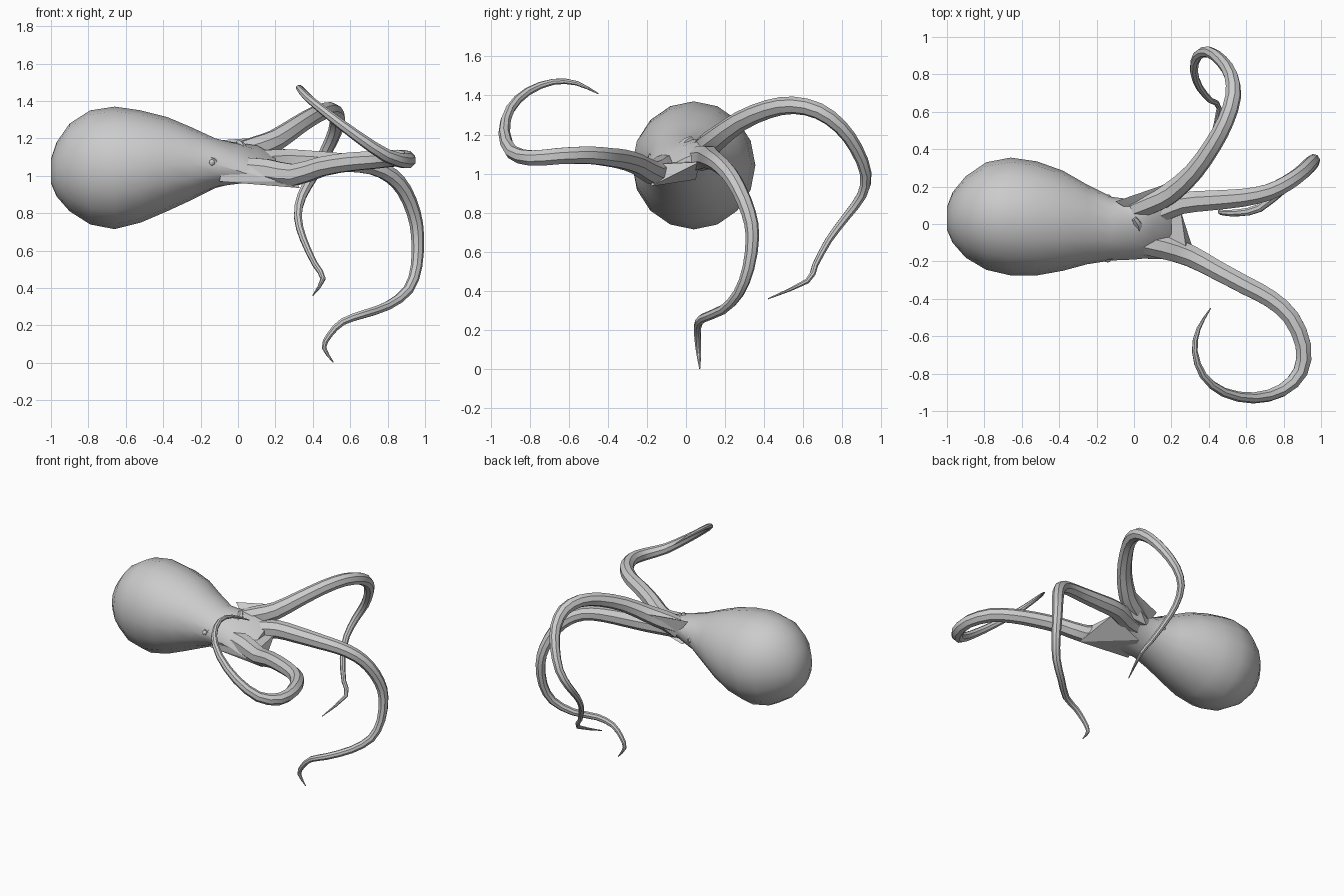
import bpy, bmesh, math
from mathutils import Vector

skin = bpy.data.materials.new("grey_skin")
skin.diffuse_color = (0.6, 0.6, 0.6, 1)


def finish(name, bm, angle=32):
    bmesh.ops.recalc_face_normals(bm, faces=bm.faces[:])
    me = bpy.data.meshes.new(name)
    bm.to_mesh(me)
    bm.free()
    ob = bpy.data.objects.new(name, me)
    bpy.context.collection.objects.link(ob)
    me.materials.append(skin)
    bpy.ops.object.select_all(action='DESELECT')
    ob.select_set(True)
    bpy.context.view_layer.objects.active = ob
    bpy.ops.object.shade_smooth_by_angle(angle=math.radians(angle))
    return ob


def loft(name, rings, angle=32):
    """Skin a list of point rings and cap both ends."""
    bm = bmesh.new()
    vs = [[bm.verts.new(p) for p in r] for r in rings]
    n = len(vs[0])
    for a, b in zip(vs, vs[1:]):
        for i in range(n):
            j = (i + 1) % n
            bm.faces.new((a[i], a[j], b[j], b[i]))
    bm.faces.new(vs[0])
    bm.faces.new(vs[-1])
    return finish(name, bm, angle)


def smooth_path(pts, steps):
    """Catmull-Rom through 4D points (x, y, z, radius)."""
    p = [Vector(q) for q in pts]
    p = [2 * p[0] - p[1]] + p + [2 * p[-1] - p[-2]]
    out = []
    for i in range(1, len(p) - 2):
        a, b, c, d = p[i - 1:i + 3]
        for k in range(steps):
            t = k / steps
            out.append(0.5 * (2 * b + (c - a) * t + (2 * a - 5 * b + 4 * c - d) * t * t
                              + (3 * b - a - 3 * c + d) * t ** 3))
    return out + [p[-2]]


def tube(name, pts, sides=8, steps=2):
    path = smooth_path(pts, steps)
    pos = [q.to_3d() for q in path]
    side = Vector((0, 0, 1))
    rings = []
    for i, c in enumerate(pos):
        t = (pos[min(i + 1, len(pos) - 1)] - pos[max(i - 1, 0)]).normalized()
        side = (side - t * side.dot(t)).normalized()
        up = t.cross(side)
        r = max(path[i][3], 0.003)
        rings.append([c + r * (math.cos(a) * side + math.sin(a) * up)
                      for a in (2 * math.pi * (k + 0.5) / sides for k in range(sides))])
    return loft(name, rings)


# Mantle and head: x, y low, y high, z low, z high, tilt of z across y
sections = [
    (-1.0, -0.03, 0.09, 0.96, 1.09, 0), (-0.97, -0.10, 0.17, 0.89, 1.18, 0),
    (-0.90, -0.18, 0.255, 0.81, 1.28, 0), (-0.79, -0.245, 0.33, 0.74, 1.35, 0),
    (-0.66, -0.275, 0.355, 0.715, 1.37, 0), (-0.52, -0.275, 0.335, 0.75, 1.35, 0),
    (-0.38, -0.25, 0.285, 0.81, 1.315, 0), (-0.25, -0.215, 0.21, 0.87, 1.26, 0),
    (-0.12, -0.195, 0.145, 0.935, 1.20, 0.05), (0.0, -0.19, 0.13, 0.965, 1.17, 0.25),
    (0.10, -0.18, 0.14, 0.985, 1.14, 0.45), (0.20, -0.16, 0.15, 1.02, 1.08, 0.45),
]
rings = []
for x, y0, y1, z0, z1, tilt in sections:
    cy, cz, ry, rz = (y0 + y1) / 2, (z0 + z1) / 2, (y1 - y0) / 2, (z1 - z0) / 2
    ring = []
    for k in range(16):
        a = 2 * math.pi * k / 16
        dy = ry * math.cos(a)
        ring.append((x, cy + dy, cz + rz * math.sin(a) + tilt * dy))
    rings.append(ring)
loft("mantle_and_head", rings)

# Arms: x, y, z, radius
tube("rear_arm", [
    (0.0, 0.08, 1.12, 0.06), (0.10, 0.12, 1.15, 0.065), (0.20, 0.17, 1.19, 0.06),
    (0.32, 0.28, 1.27, 0.052), (0.42, 0.42, 1.33, 0.048), (0.49, 0.55, 1.35, 0.045),
    (0.53, 0.68, 1.32, 0.043), (0.52, 0.79, 1.24, 0.038), (0.47, 0.87, 1.13, 0.034),
    (0.40, 0.92, 1.0, 0.03), (0.34, 0.90, 0.89, 0.026), (0.32, 0.82, 0.78, 0.022),
    (0.35, 0.73, 0.66, 0.019), (0.41, 0.66, 0.53, 0.016), (0.455, 0.62, 0.45, 0.014),
    (0.40, 0.42, 0.36, 0.003)])
tube("middle_arm", [
    (0.02, 0.04, 1.07, 0.06), (0.12, 0.06, 1.075, 0.065), (0.25, 0.11, 1.085, 0.062),
    (0.40, 0.125, 1.08, 0.058), (0.58, 0.14, 1.07, 0.052), (0.72, 0.17, 1.05, 0.047),
    (0.82, 0.22, 1.0, 0.044), (0.89, 0.27, 0.92, 0.041), (0.94, 0.32, 0.80, 0.038),
    (0.96, 0.34, 0.68, 0.035), (0.955, 0.32, 0.52, 0.031), (0.91, 0.27, 0.39, 0.028),
    (0.80, 0.19, 0.305, 0.025), (0.67, 0.085, 0.26, 0.023), (0.56, 0.06, 0.22, 0.02),
    (0.49, 0.06, 0.15, 0.017), (0.46, 0.065, 0.08, 0.013), (0.51, 0.07, 0.003, 0.003)])
tube("front_arm", [
    (0.0, -0.09, 1.04, 0.065), (0.15, -0.12, 1.025, 0.07), (0.30, -0.17, 1.005, 0.062),
    (0.45, -0.25, 1.05, 0.055), (0.60, -0.33, 1.075, 0.053), (0.73, -0.40, 1.085, 0.05),
    (0.84, -0.50, 1.095, 0.048), (0.905, -0.65, 1.09, 0.045), (0.89, -0.79, 1.08, 0.042),
    (0.79, -0.89, 1.11, 0.036), (0.64, -0.93, 1.21, 0.03), (0.48, -0.90, 1.33, 0.025),
    (0.37, -0.81, 1.42, 0.021), (0.325, -0.68, 1.47, 0.016), (0.345, -0.56, 1.463, 0.012),
    (0.41, -0.45, 1.41, 0.003)])


# Webbing between neighbouring arms, and under the head
def web(name, top, low):
    bm = bmesh.new()
    for p in top + low:
        bm.verts.new(p)
    bmesh.ops.convex_hull(bm, input=bm.verts[:])
    finish(name, bm, 20)


web("rear_web", [(-0.1, 0.12, 1.19), (0.19, 0.22, 1.21), (0.17, 0.11, 1.16)],
    [(0.0, 0.13, 1.05), (0.24, 0.10, 1.09), (0.1, 0.0, 1.07)])
web("front_web", [(-0.08, -0.18, 1.06), (0.25, 0.07, 1.06), (0.28, -0.14, 1.05)],
    [(-0.1, -0.18, 0.97), (0.0, 0.05, 0.97), (0.33, -0.18, 0.935), (0.2, -0.19, 0.97)])

# Siphon on top of the head
tube("siphon", [(0.05, -0.06, 1.07, 0.03), (0.03, -0.04, 1.12, 0.024),
                (0.02, 0.0, 1.16, 0.022), (0.0, 0.03, 1.18, 0.014)], 6)

# Eyes: rimmed ball on each side of the head
for name, y, s in (("front_eye", -0.182, -1), ("rear_eye", 0.135, 1)):
    bm = bmesh.new()
    bmesh.ops.create_uvsphere(bm, u_segments=10, v_segments=6, radius=0.018)
    for v in bm.verts:
        v.co += Vector((-0.14, y + s * 0.006, 1.07))
    finish(name, bm)
    rim = []
    for k in range(13):
        a = 2 * math.pi * k / 12
        rim.append((-0.14 + 0.028 * math.cos(a), y, 1.07 + 0.028 * math.sin(a), 0.009))
    tube(name + "_rim", rim, 6, 1)
